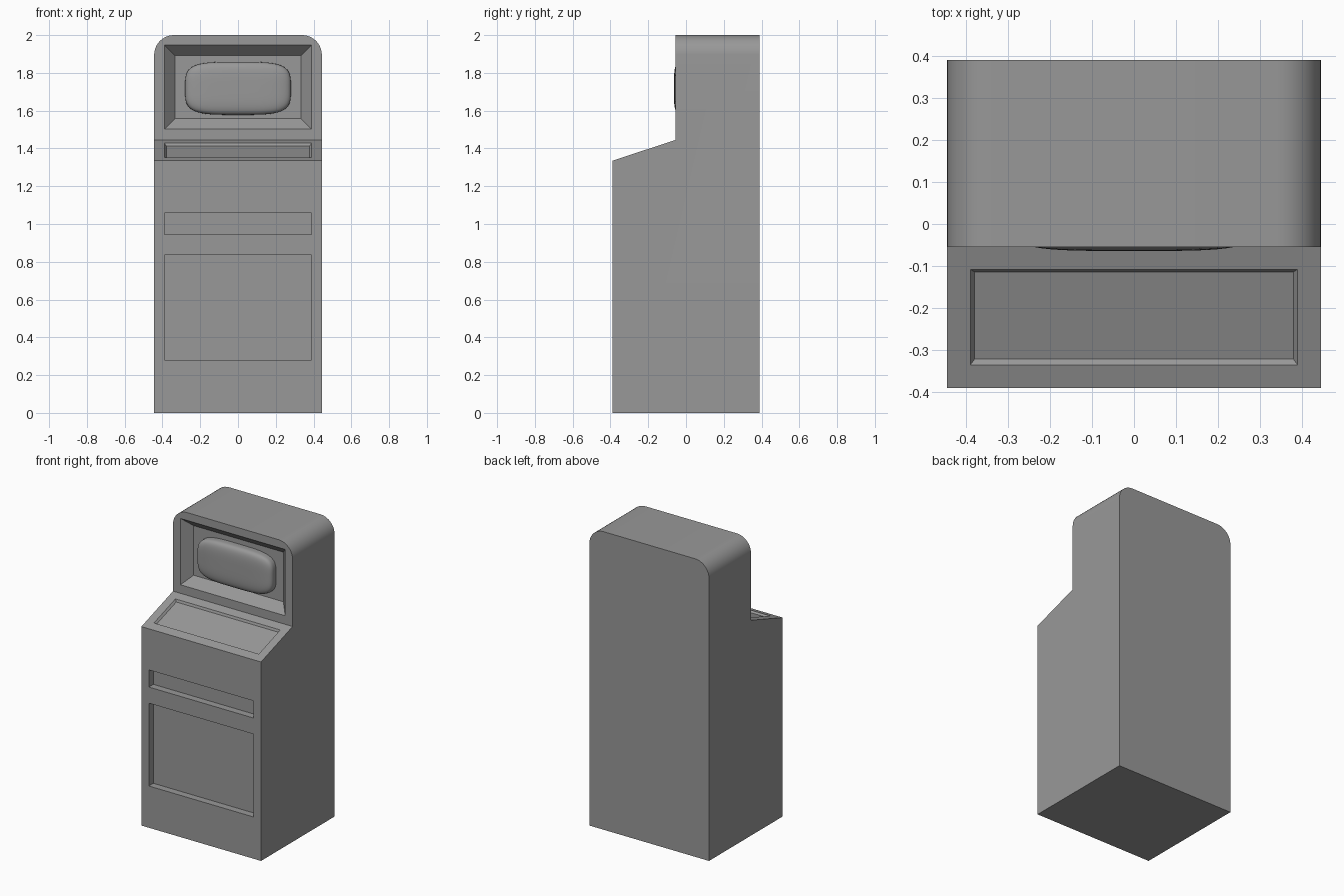
import bpy, bmesh
from mathutils import Vector

if "Cube" in bpy.data.objects:
    bpy.data.objects.remove(bpy.data.objects["Cube"])

grey = bpy.data.materials.new("dark_grey")
grey.diffuse_color = (0.315, 0.315, 0.315, 1)
grey.use_nodes = True
grey.node_tree.nodes["Principled BSDF"].inputs["Base Color"].default_value = grey.diffuse_color


def make_object(name, bm):
    bmesh.ops.recalc_face_normals(bm, faces=bm.faces[:])
    mesh = bpy.data.meshes.new(name)
    bm.to_mesh(mesh)
    bm.free()
    mesh.materials.append(grey)
    obj = bpy.data.objects.new(name, mesh)
    bpy.context.collection.objects.link(obj)
    return obj


def activate(obj):
    bpy.ops.object.select_all(action='DESELECT')
    obj.select_set(True)
    bpy.context.view_layer.objects.active = obj


def add_recess(bm, center, up, half_w, half_h, depth, inset=0.0, out=0.02):
    """Tapered block that cuts a framed recess into a cabinet face."""
    c, u, v = Vector(center), Vector((1, 0, 0)), Vector(up).normalized()
    n = u.cross(v)
    rings = []
    for dist, grow in ((out, inset * out / depth), (-depth, -inset)):
        w, h = half_w + grow, half_h + grow
        rings.append([bm.verts.new(c + n * dist + u * w * a + v * h * b)
                      for a, b in ((-1, -1), (1, -1), (1, 1), (-1, 1))])
    bm.faces.new(rings[0])
    bm.faces.new(rings[1][::-1])
    for i in range(4):
        j = (i + 1) % 4
        bm.faces.new((rings[0][i], rings[1][i], rings[1][j], rings[0][j]))


# Cabinet: side profile extruded across the width
W = 0.444
profile = [(-0.39, 0), (-0.39, 1.335), (-0.055, 1.445),
           (-0.055, 2.0), (0.39, 2.0), (0.39, 0)]
bm = bmesh.new()
side = bm.faces.new([bm.verts.new((-W, y, z)) for y, z in profile])
ext = bmesh.ops.extrude_face_region(bm, geom=[side])
bmesh.ops.translate(bm, vec=(2 * W, 0, 0),
                    verts=[g for g in ext['geom'] if isinstance(g, bmesh.types.BMVert)])
bmesh.ops.recalc_face_normals(bm, faces=bm.faces[:])

# Rounded top corners
top_edges = [e for e in bm.edges
             if all(v.co.z > 1.99 for v in e.verts)
             and abs(e.verts[0].co.x - e.verts[1].co.x) < 1e-4]
bmesh.ops.bevel(bm, geom=top_edges, offset=0.105, segments=10, profile=0.5,
                affect='EDGES')
cabinet = make_object("cabinet", bm)

# Recesses: screen frame, control panel, slot and lower door
bm = bmesh.new()
add_recess(bm, (0, -0.055, 1.725), (0, 0, 1), 0.389, 0.2225, 0.06, 0.056)
add_recess(bm, (0, -0.2215, 1.3903), (0, 0.335, 0.11), 0.389, 0.1195, 0.013, 0.0105)
add_recess(bm, (0, -0.39, 1.0015), (0, 0, 1), 0.389, 0.0575, 0.048)
add_recess(bm, (0, -0.39, 0.558), (0, 0, 1), 0.389, 0.278, 0.048)
cutter = make_object("recess_cutter", bm)
cutter.hide_render = True

cut = cabinet.modifiers.new("recesses", 'BOOLEAN')
cut.operation = 'DIFFERENCE'
cut.solver = 'EXACT'
cut.object = cutter
activate(cabinet)
bpy.ops.object.modifier_apply(modifier=cut.name)
bpy.data.objects.remove(cutter, do_unlink=True)
bpy.ops.object.shade_smooth_by_angle(angle=0.5)

# Bulging screen: cube grid pushed onto a rounded-box surface
bm = bmesh.new()
bmesh.ops.create_cube(bm, size=2)
bmesh.ops.subdivide_edges(bm, edges=bm.edges[:], cuts=15, use_grid_fill=True)
for v in bm.verts:
    p = v.co / sum(abs(c) ** 4 for c in v.co) ** 0.25
    v.co = (p.x * 0.28, -0.008 + p.y * 0.056, 1.718 + p.z * 0.14)
screen = make_object("screen", bm)
activate(screen)
bpy.ops.object.shade_smooth()
